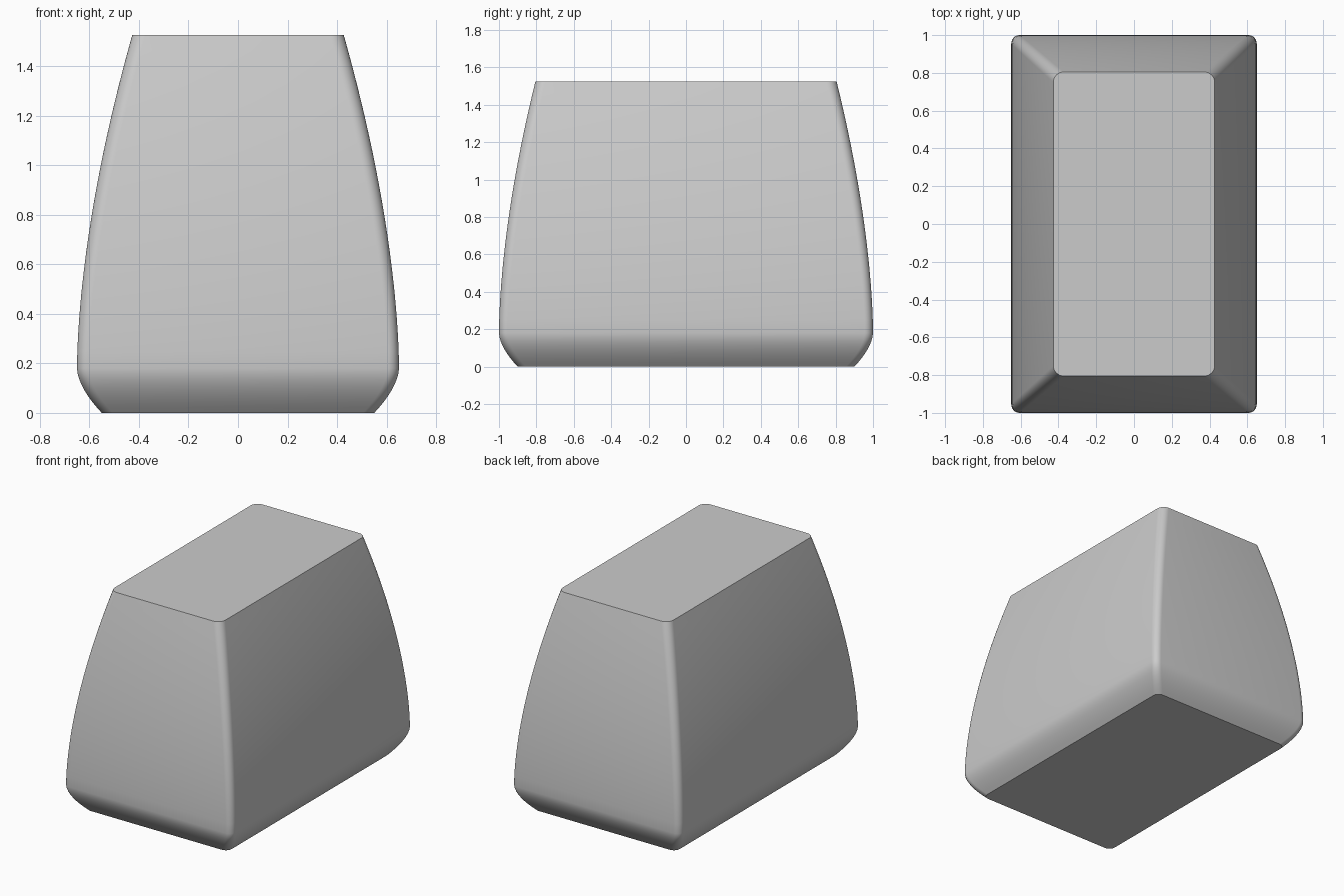
import bpy, bmesh, math

if "Cube" in bpy.data.objects:
    bpy.data.objects.remove(bpy.data.objects["Cube"], do_unlink=True)

HEIGHT, WAIST = 1.525, 0.18
CORNER_STEPS = 8

# Light grey body colour
grey = bpy.data.materials.new("light_grey")
grey.use_nodes = True
grey.diffuse_color = (0.6, 0.6, 0.6, 1)
grey.node_tree.nodes["Principled BSDF"].inputs["Base Color"].default_value = (0.6, 0.6, 0.6, 1)


def half_sizes(z):
    """Half width, half depth and corner radius at a height."""
    if z < WAIST:
        inset = 0.1 * (1 - z / WAIST) ** 1.7
        return 0.65 - inset, 1 - inset, 0.045
    t = (z - WAIST) / (HEIGHT - WAIST)
    bow = t ** 1.7
    return 0.65 - 0.223 * bow, 1 - 0.195 * bow, 0.045 + 0.01 * t


def rounded_ring(bm, z):
    """Ring of vertices around a rounded rectangle."""
    hx, hy, r = half_sizes(z)
    ring = []
    for corner, (sx, sy) in enumerate([(1, 1), (-1, 1), (-1, -1), (1, -1)]):
        for i in range(CORNER_STEPS + 1):
            a = math.pi / 2 * (corner + i / CORNER_STEPS)
            ring.append(bm.verts.new((sx * (hx - r) + r * math.cos(a),
                                      sy * (hy - r) + r * math.sin(a), z)))
    return ring


# Tapered body: curved-in foot, then bowed walls up to a flat top
foot = [WAIST * i / 8 for i in range(8)]
walls = [WAIST + (HEIGHT - WAIST) * i / 20 for i in range(21)]
bm = bmesh.new()
rings = [rounded_ring(bm, z) for z in foot + walls]
for low, high in zip(rings, rings[1:]):
    n = len(low)
    for i in range(n):
        j = (i + 1) % n
        bm.faces.new((low[i], low[j], high[j], high[i]))
bm.faces.new(rings[-1])
bm.faces.new(rings[0][::-1])

mesh = bpy.data.meshes.new("tapered_body")
bm.to_mesh(mesh)
bm.free()
mesh.materials.append(grey)
body = bpy.data.objects.new("tapered_body", mesh)
bpy.context.collection.objects.link(body)

# Smooth walls with crisp top and bottom rims
bpy.ops.object.select_all(action='DESELECT')
body.select_set(True)
bpy.context.view_layer.objects.active = body
bpy.ops.object.shade_smooth_by_angle(angle=math.radians(35))
